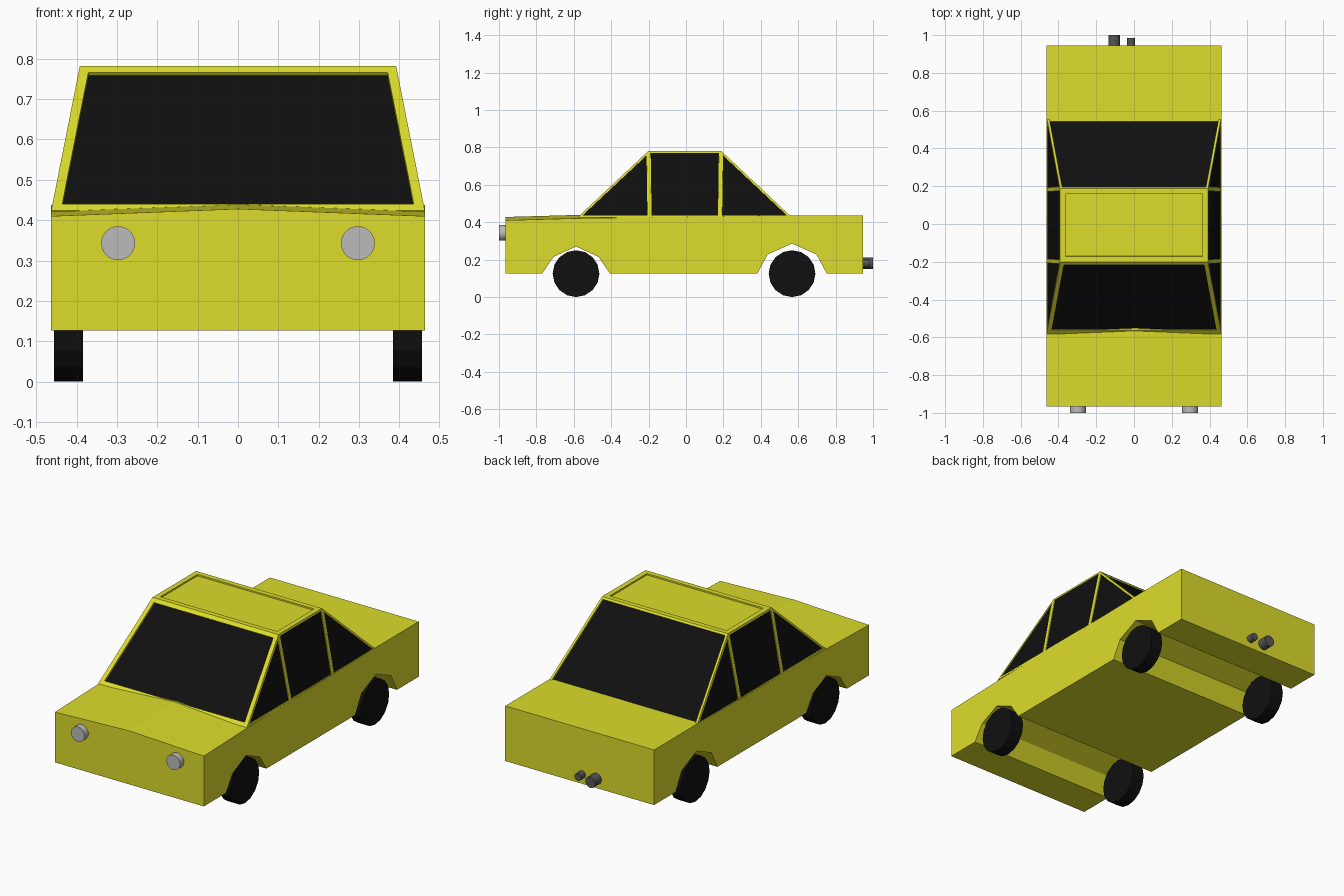
import bpy, bmesh, math
from mathutils import Matrix

if "Cube" in bpy.data.objects:
    bpy.data.objects.remove(bpy.data.objects["Cube"])


def material(name, rgb):
    m = bpy.data.materials.new(name)
    m.diffuse_color = (*rgb, 1)
    m.use_nodes = True
    m.node_tree.nodes["Principled BSDF"].inputs["Base Color"].default_value = m.diffuse_color
    return m


YELLOW = material("yellow_paint", (0.72, 0.72, 0.025))
BLACK = material("black", (0.005, 0.005, 0.005))
LAMP = material("lamp_grey", (0.5, 0.5, 0.5))
PIPE = material("pipe_grey", (0.09, 0.09, 0.09))


def finish(bm, name, *mats):
    me = bpy.data.meshes.new(name)
    bm.to_mesh(me)
    bm.free()
    for m in mats:
        me.materials.append(m)
    ob = bpy.data.objects.new(name, me)
    bpy.context.collection.objects.link(ob)
    return ob


def cylinder(name, loc, r, depth, axis, sides, mat, smooth=False):
    bm = bmesh.new()
    rot = Matrix.Rotation(math.pi / 2, 4, 'Y' if axis == 'X' else 'X')
    bmesh.ops.create_cone(bm, cap_ends=True, segments=sides, radius1=r, radius2=r,
                          depth=depth, matrix=Matrix.Translation(loc) @ rot)
    if smooth:
        for f in bm.faces:
            f.smooth = len(f.verts) == 4
        for e in bm.edges:
            e.smooth = e.calc_face_angle(0) < 0.6
    return finish(bm, name, mat)


W = 0.463          # half width of the body
FLOOR = 0.127
FRONT_AXLE, REAR_AXLE = -0.588, 0.567

# Body: side profile with wheel arches, swept across with a crowned hood
def arch(yc, half, shoulder, zs, zt):
    return [(yc + half, FLOOR), (yc + shoulder, zs), (yc, zt),
            (yc - shoulder, zs), (yc - half, FLOOR)]


under = ([(0.945, FLOOR)] + arch(REAR_AXLE, 0.185, 0.131, 0.227, 0.286)
         + arch(FRONT_AXLE, 0.18, 0.12, 0.215, 0.27) + [(-0.965, FLOOR)])
bm = bmesh.new()
sections = []
for x, crown in ((-W, 0), (0, 0.018), (W, 0)):
    top = [(-0.965, 0.41 + crown), (-0.58, 0.421 + crown), (0.565, 0.437), (0.945, 0.437)]
    sections.append([bm.verts.new((x, y, z)) for y, z in top + under])
n = len(sections[0])
for a, b in zip(sections, sections[1:]):
    for i in range(n):
        j = (i + 1) % n
        bm.faces.new((a[i], a[j], b[j], b[i]))
bm.faces.new(sections[0])
bm.faces.new(sections[-1])
bmesh.ops.recalc_face_normals(bm, faces=bm.faces)
bmesh.ops.triangulate(bm, faces=[f for f in bm.faces if len(f.verts) > 4])
finish(bm, "car_body", YELLOW)

# Cabin: tapered shell with inset glass and a sunken roof panel
bm = bmesh.new()
low = [(-0.582, 0.424), (-0.195, 0.424), (0.182, 0.424), (0.568, 0.424)]
high = [(-0.2, 0.782), (0.187, 0.782)]
sides = []
for s in (-1, 1):
    lo = [bm.verts.new((s * W, y, z)) for y, z in low]
    hi = [bm.verts.new((s * 0.392, y, z)) for y, z in high]
    sides.append((lo, hi))
(ll, lh), (rl, rh) = sides
side_glass = []
for lo, hi in sides:
    side_glass += [bm.faces.new((lo[0], lo[1], hi[0])),
                   bm.faces.new((lo[1], lo[2], hi[1], hi[0])),
                   bm.faces.new((lo[2], lo[3], hi[1]))]
windshield = bm.faces.new((ll[0], rl[0], rh[0], lh[0]))
rear_glass = bm.faces.new((ll[3], rl[3], rh[1], lh[1]))
roof = bm.faces.new((lh[0], rh[0], rh[1], lh[1]))
bm.faces.new(ll + rl[::-1])
bmesh.ops.recalc_face_normals(bm, faces=bm.faces)
for faces, rim, sink, mat in ((side_glass, 0.011, 0.003, 1), ([windshield], 0.024, 0.01, 1),
                              ([rear_glass], 0.013, 0.008, 1), ([roof], 0.029, 0.008, 0)):
    bmesh.ops.inset_individual(bm, faces=faces, thickness=rim, use_even_offset=True)
    bmesh.ops.inset_individual(bm, faces=faces, thickness=0.0005, depth=-sink,
                               use_even_offset=True)
    for f in faces:
        f.material_index = mat
finish(bm, "cabin", YELLOW, BLACK)

# Wheels and headlights, mirrored left and right
for side, s in (("left", -1), ("right", 1)):
    for end, y in (("front", FRONT_AXLE), ("rear", REAR_AXLE)):
        cylinder(f"{end}_{side}_wheel", (s * 0.42, y, 0.125), 0.125, 0.072, 'X', 16, BLACK)
    cylinder(f"{side}_headlight", (s * 0.297, -0.975, 0.343), 0.042, 0.05, 'Y', 32, LAMP, True)

# Exhaust pipes
cylinder("large_exhaust", (-0.105, 0.965, 0.18), 0.031, 0.07, 'Y', 24, PIPE, True)
cylinder("small_exhaust", (-0.016, 0.957, 0.18), 0.021, 0.054, 'Y', 24, PIPE, True)
